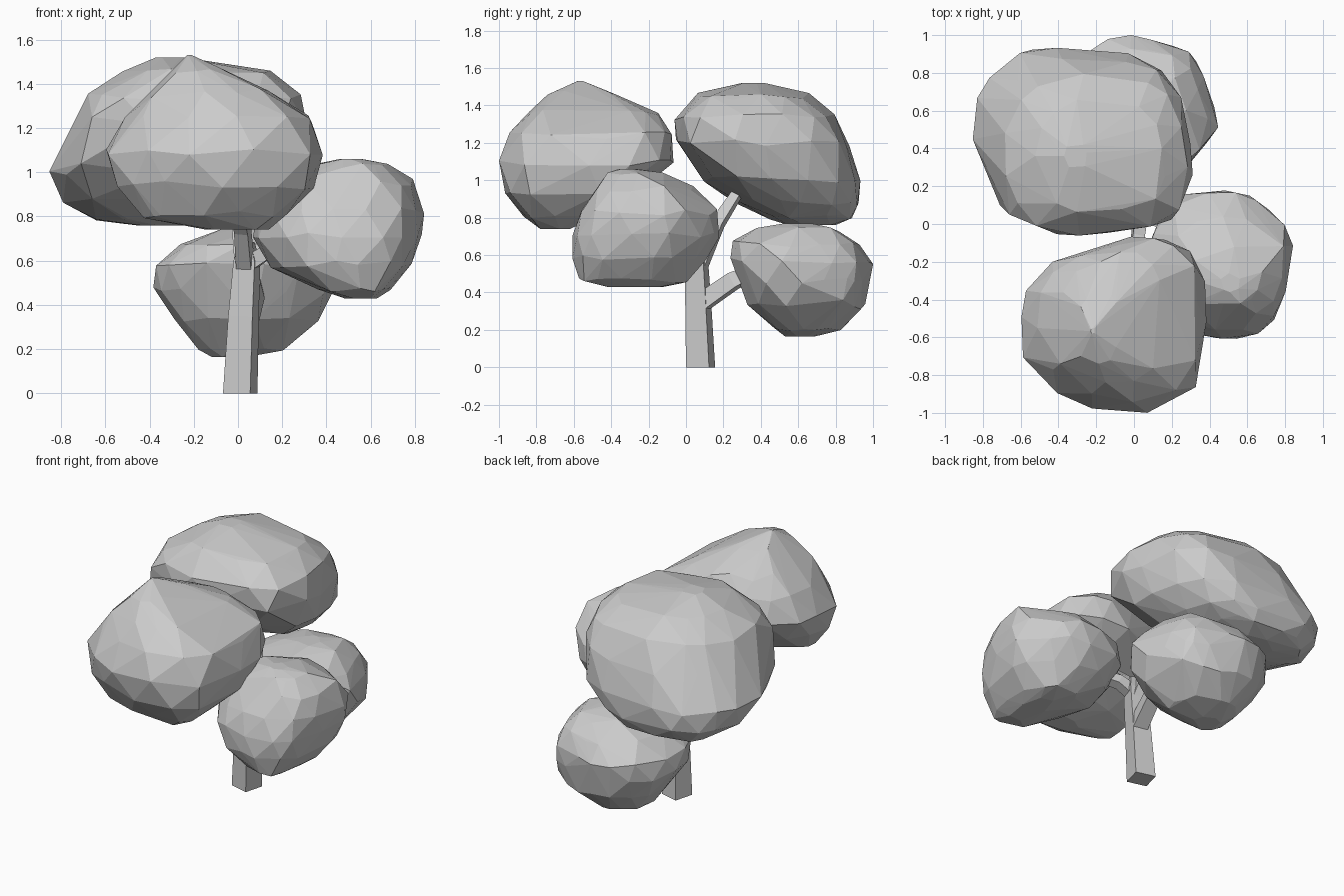
import bpy, bmesh, math, random
from mathutils import Vector

if "Cube" in bpy.data.objects:
    bpy.data.objects.remove(bpy.data.objects["Cube"])

random.seed(11)
N = 14  # points round each foliage ring


def finish(bm, name):
    bmesh.ops.recalc_face_normals(bm, faces=bm.faces)
    me = bpy.data.meshes.new(name)
    bm.to_mesh(me)
    bm.free()
    ob = bpy.data.objects.new(name, me)
    bpy.context.collection.objects.link(ob)


def closed_spline(pts, t):
    """Point on a closed Catmull-Rom loop, t in 0..1."""
    n = len(pts)
    f = (t % 1.0) * n
    i = int(f)
    u = f - i
    a, b, c, d = (Vector(pts[(i + k) % n]) for k in (-1, 0, 1, 2))
    return 0.5 * (2 * b + (c - a) * u + (2 * a - 5 * b + 4 * c - d) * u**2
                  + (3 * b - a - 3 * c + d) * u**3)


def foliage(name, outline, rings, bulges=()):
    """Faceted clump: plan outline fitted to the extents of each level, then hulled."""
    xs, ys = zip(*outline)
    x0, x1, y0, y1 = min(xs), max(xs), min(ys), max(ys)
    unit = [((x - x0) / (x1 - x0), (y - y0) / (y1 - y0)) for x, y in outline]
    bm = bmesh.new()
    for p in bulges:
        bm.verts.new(p)
    for k, (z, a, b, c, d) in enumerate(rings):
        end = k in (0, len(rings) - 1)
        count = 6 if end else N
        pts = [closed_spline(unit, (j + 0.5 * (k % 2) + random.uniform(-.2, .2)) / count)
               for j in range(count)]
        # refit the sampled ring so that it touches the wanted extents
        px, py = [p.x for p in pts], [p.y for p in pts]
        for p in pts:
            u = (p.x - min(px)) / (max(px) - min(px))
            v = (p.y - min(py)) / (max(py) - min(py))
            s = random.uniform(0.985, 1.01)
            u, v = 0.5 + (u - 0.5) * s, 0.5 + (v - 0.5) * s
            dz = 0 if end else random.uniform(-0.02, 0.02)
            bm.verts.new((a + (b - a) * u, c + (d - c) * v, z + dz))
    bmesh.ops.convex_hull(bm, input=bm.verts)
    loose = [v for v in bm.verts if not v.link_faces]
    bmesh.ops.delete(bm, geom=loose, context='VERTS')
    finish(bm, name)


def limb(name, path, sides=4, turn=math.pi / 6):
    """Tapered wooden limb through (x, y, z, radius) stations."""
    bm = bmesh.new()
    loops = []
    for i, (x, y, z, r) in enumerate(path):
        prev, nxt = path[max(i - 1, 0)], path[min(i + 1, len(path) - 1)]
        way = Vector(nxt[:3]) - Vector(prev[:3])
        if z == 0:
            way = Vector((0, 0, 1))
        q = Vector((0, 0, 1)).rotation_difference(way)
        loops.append([bm.verts.new(Vector((x, y, z)) + q @ Vector(
            (r * math.cos(turn + t), r * math.sin(turn + t), 0)))
            for t in (2 * math.pi * j / sides for j in range(sides))])
    for A, B in zip(loops, loops[1:]):
        for j in range(sides):
            k = (j + 1) % sides
            bm.faces.new((A[j], A[k], B[k], B[j]))
    bm.faces.new(loops[0][::-1])
    bm.faces.new(loops[-1])
    finish(bm, name)


# Foliage clumps: plan outline, levels of (z, x min, x max, y min, y max), corner bulges
foliage("front_foliage",
        [(.38, -.38), (.35, -.2), (.2, -.1), (.05, -.06), (-.2, -.14), (-.42, -.19),
         (-.56, -.32), (-.6, -.5), (-.58, -.72), (-.4, -.9), (-.11, -1), (.2, -.96), (.35, -.8)],
        [(.74, -.14, .14, -.78, -.62), (.81, -.43, .22, -.87, -.45), (.94, -.55, .34, -.97, -.25),
         (1.09, -.6, .38, -1, -.07), (1.24, -.51, .34, -.94, -.07), (1.36, -.39, .14, -.84, -.15),
         (1.46, -.3, -.09, -.74, -.35), (1.53, -.23, -.21, -.58, -.55)],
        [(-.39, -.74, 1.34), (-.28, -.7, 1.45), (-.38, -.78, .8)])

foliage("back_foliage",
        [(.31, .25), (.29, .5), (.24, .75), (.12, .88), (-.1, .94), (-.5, .95), (-.68, .84),
         (-.79, .7), (-.85, .45), (-.79, .23), (-.69, .05), (-.5, -.06), (-.1, -.04), (.22, .04)],
        [(.76, -.46, -.2, .55, .8), (.8, -.64, -.02, .45, .89), (.88, -.79, .12, .28, .92),
         (1.0, -.85, .25, .1, .935), (1.2, -.75, .31, -.06, .88), (1.34, -.68, .28, -.06, .79),
         (1.45, -.52, .16, .06, .66), (1.52, -.37, -.25, .3, .42)],
        [(-.71, .1, 1.04), (-.66, .26, .88), (-.5, .45, .79), (-.68, .84, .87), (-.45, .85, .79),
         (-.66, .05, 1.25)])

foliage("right_foliage",
        [(.84, -.15), (.79, 0), (.64, .14), (.5, .18), (.3, .17), (.16, .07), (.07, -.12),
         (.1, -.36), (.22, -.54), (.37, -.6), (.53, -.62), (.7, -.57), (.79, -.42)],
        [(.43, .48, .63, -.42, -.12), (.47, .36, .69, -.57, .02), (.58, .15, .79, -.61, .11),
         (.71, .07, .83, -.61, .18), (.83, .09, .84, -.56, .17), (.95, .18, .79, -.49, .04),
         (1.02, .31, .68, -.42, -.12), (1.06, .46, .56, -.36, -.26)])

foliage("low_back_foliage",
        [(.45, .5), (.4, .65), (.35, .83), (.25, .94), (.07, .98), (-.04, 1), (-.2, .95),
         (-.33, .8), (-.38, .62), (-.34, .42), (-.2, .29), (.05, .22), (.3, .3)],
        [(.165, -.12, .04, .53, .69), (.21, -.19, .22, .47, .83), (.33, -.29, .36, .33, .96),
         (.46, -.38, .43, .29, .98), (.57, -.37, .45, .24, 1), (.66, -.26, .39, .25, .93),
         (.73, -.07, .29, .38, .82), (.77, .04, .16, .53, .67)],
        [(.33, .84, .36), (.3, .9, .46)])

# Trunk and branches reaching into each clump
limb("trunk", [(.01, .078, 0, .09), (.025, .065, .35, .08), (.04, .055, .6, .07),
               (.04, .04, .68, .04)])
limb("front_branch", [(.035, .05, .56, .05), (.02, -.08, .74, .045), (-.02, -.35, .98, .03)])
limb("back_branch", [(.035, .07, .54, .055), (.01, .17, .77, .045), (-.1, .32, 1.0, .03)])
limb("right_branch", [(.04, .05, .58, .05), (.13, .02, .64, .045), (.35, -.12, .72, .03)])
limb("low_back_branch", [(.04, .09, .35, .065), (.07, .25, .46, .06), (.07, .42, .54, .04)])
